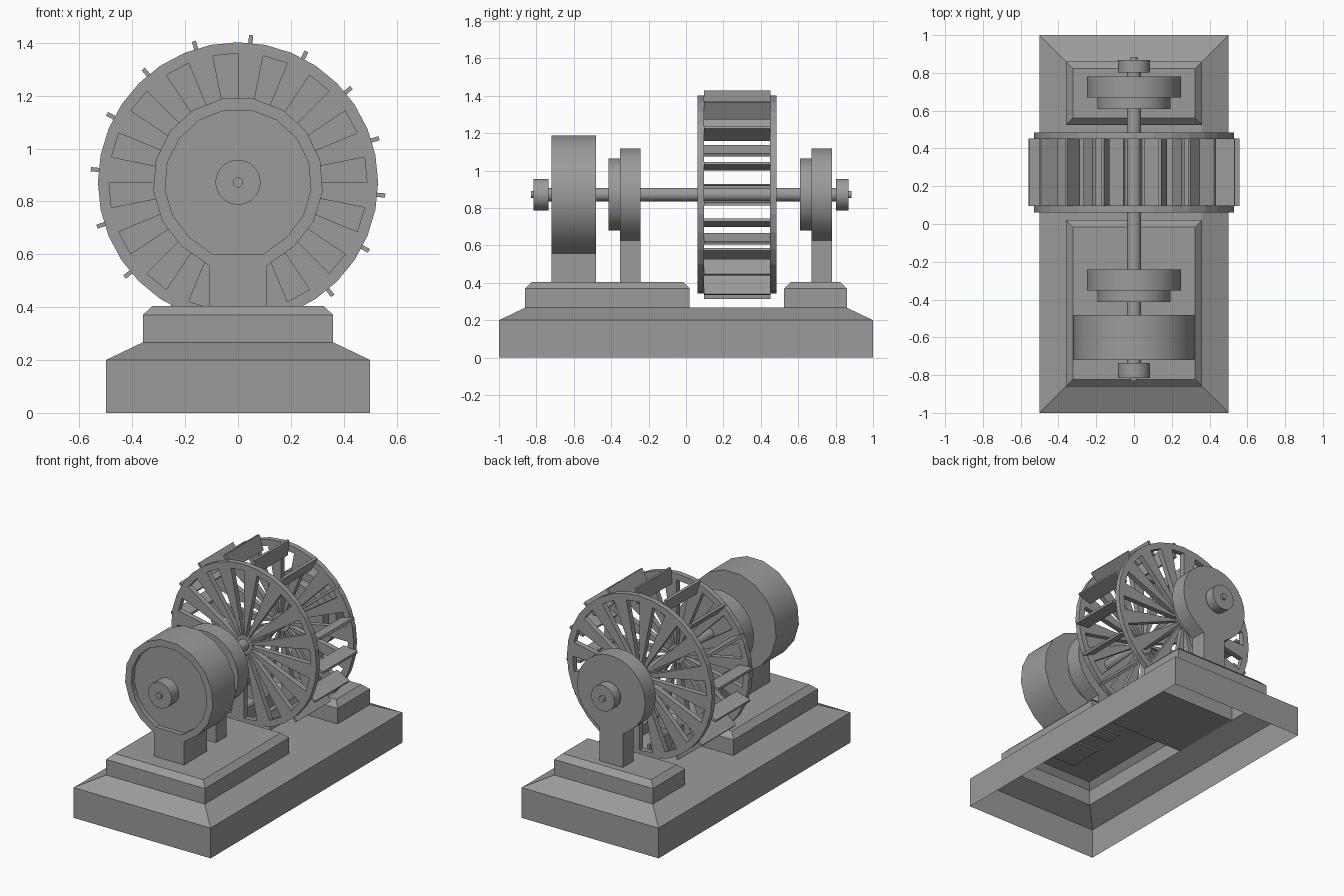
import bpy, bmesh, math
from math import sin, cos, radians, pi

if "Cube" in bpy.data.objects:
    bpy.data.objects.remove(bpy.data.objects["Cube"])

AX = 0.872  # shaft height

grey = bpy.data.materials.new("dark_grey")
grey.diffuse_color = (.33, .33, .33, 1)
grey.use_nodes = True
grey.node_tree.nodes["Principled BSDF"].inputs["Base Color"].default_value = grey.diffuse_color


def finish(name, bm, smooth=False):
    bmesh.ops.remove_doubles(bm, verts=bm.verts, dist=1e-5)
    bmesh.ops.recalc_face_normals(bm, faces=bm.faces)
    me = bpy.data.meshes.new(name)
    bm.to_mesh(me)
    bm.free()
    me.materials.append(grey)
    ob = bpy.data.objects.new(name, me)
    bpy.context.collection.objects.link(ob)
    if smooth:
        bpy.ops.object.select_all(action='DESELECT')
        ob.select_set(True)
        bpy.context.view_layer.objects.active = ob
        bpy.ops.object.shade_smooth_by_angle(angle=radians(30))
    return ob


def bridge(bm, a, b):
    n = len(a)
    for i in range(n):
        j = (i + 1) % n
        bm.faces.new((a[i], a[j], b[j], b[i]))


def rect_loop(bm, x, y0, y1, z):
    return [bm.verts.new(p) for p in ((-x, y0, z), (x, y0, z), (x, y1, z), (-x, y1, z))]


def stepped_block(bm, levels, cap=True):
    loops = [rect_loop(bm, *l) for l in levels]
    for a, b in zip(loops, loops[1:]):
        bridge(bm, a, b)
    if cap:
        bm.faces.new(loops[-1])


def turned(name, steps, n):
    """Closed solid turned round the shaft axis from (radius, y) steps."""
    bm = bmesh.new()
    loops = [[bm.verts.new((r * cos(2 * pi * (i + .5) / n), y, AX + r * sin(2 * pi * (i + .5) / n)))
              for i in range(n)] for r, y in steps]
    for a, b in zip(loops, loops[1:]):
        bridge(bm, a, b)
    bm.faces.new(loops[0])
    bm.faces.new(loops[-1])
    return finish(name, bm, True)


def housing(name, r, y0, y1, segs, inner=0, depth=0):
    """Round housing on a square leg, optionally with a recessed front face."""
    bm = bmesh.new()
    angs = [radians(20 + 320 * i / segs) for i in range(segs + 1)]

    def arc(rad, y):
        pts = [bm.verts.new((rad * sin(a), y, AX - rad * cos(a))) for a in angs]
        for v in (pts[0], pts[-1]):  # flat bottom sits slightly low
            v.co.z -= .012
        return pts

    f, b = arc(r, y0), arc(r, y1)
    hw = r * sin(radians(20))
    foot = [[bm.verts.new((s * hw, y, 0.395)) for s in (1, -1)] for y in (y0, y1)]
    for i in range(segs):
        bm.faces.new((f[i], f[i + 1], b[i + 1], b[i]))
    bm.faces.new(b)
    if inner:
        q, d = arc(inner, y0), arc(inner, y0 + depth)
        bridge(bm, f, q)
        bridge(bm, q, d)
        bm.faces.new(d)
    else:
        bm.faces.new(f)
    # leg
    bm.faces.new((f[0], f[-1], foot[0][1], foot[0][0]))
    bm.faces.new((b[0], b[-1], foot[1][1], foot[1][0]))
    for k, e in ((0, 0), (1, -1)):
        bm.faces.new((f[e], b[e], foot[1][k], foot[0][k]))
    bm.faces.new((foot[0][0], foot[0][1], foot[1][1], foot[1][0]))
    return finish(name, bm, True)


# hollow base with sloped shoulder and bare deck between the plinths
bm = bmesh.new()
stepped_block(bm, [(.5, -1, 1, 0), (.5, -1, 1, .2), (.36, -.86, .86, .267)], cap=False)
bm.faces.new(rect_loop(bm, .36, .02, .525, .267))
finish("base", bm)

# open-bottomed plinths
for name, y0, y1 in (("front_plinth", -.86, .02), ("back_plinth", .525, .86)):
    bm = bmesh.new()
    c = .036
    stepped_block(bm, [(.36, y0, y1, .267), (.36, y0, y1, .37),
                       (.36 - c, y0 + c, y1 - c, .405)])
    finish(name, bm)

# drum and two bearings
housing("drum", .322, -.72, -.482, 15, .277, .03)
for name, y in (("front_bearing", -.353), ("back_bearing", .67)):
    housing(name, .249, y, y + .111, 23)
    turned(name + "_collar", [(.195, y - .061), (.195, y + .01)], 24)

# shaft, end caps and tips
turned("shaft", [(.02, -.83), (.02, -.79), (.037, -.79), (.037, .83), (.02, .83), (.02, .885)], 16)
turned("front_cap", [(.085, -.815), (.085, -.735)], 24)
turned("back_cap", [(.085, .802), (.085, .868)], 24)

# wheel sides: 32 sectors, every other one open; the two sides are staggered
R = (.035, .06, .488, .53)
for name, y0, y1, odd in (("wheel_front_side", .062, .097, 1), ("wheel_back_side", .45, .485, 0)):
    bm = bmesh.new()
    g = [[bm.verts.new((r * sin(2 * pi * i / 32), y0, AX + r * cos(2 * pi * i / 32)))
          for i in range(32)] for r in R]
    for k in range(3):
        for i in range(32):
            if k == 1 and i % 2 == odd:
                continue
            j = (i + 1) % 32
            bm.faces.new((g[k][i], g[k][j], g[k + 1][j], g[k + 1][i]))
    ext = bmesh.ops.extrude_face_region(bm, geom=bm.faces[:], use_keep_orig=True)
    bmesh.ops.translate(bm, vec=(0, y1 - y0, 0),
                        verts=[v for v in ext["geom"] if isinstance(v, bmesh.types.BMVert)])
    finish(name, bm)

# sixteen paddles set into the rims
bm = bmesh.new()
for k in range(16):
    a = radians(5.1 + 22.5 * k)
    res = bmesh.ops.create_cube(bm, size=1)
    for v in res["verts"]:
        t, y, r = v.co.x * .016, .274 + v.co.y * .356, .508 + v.co.z * .102
        v.co = (r * sin(a) + t * cos(a), y, AX + r * cos(a) - t * sin(a))
finish("paddles", bm)
